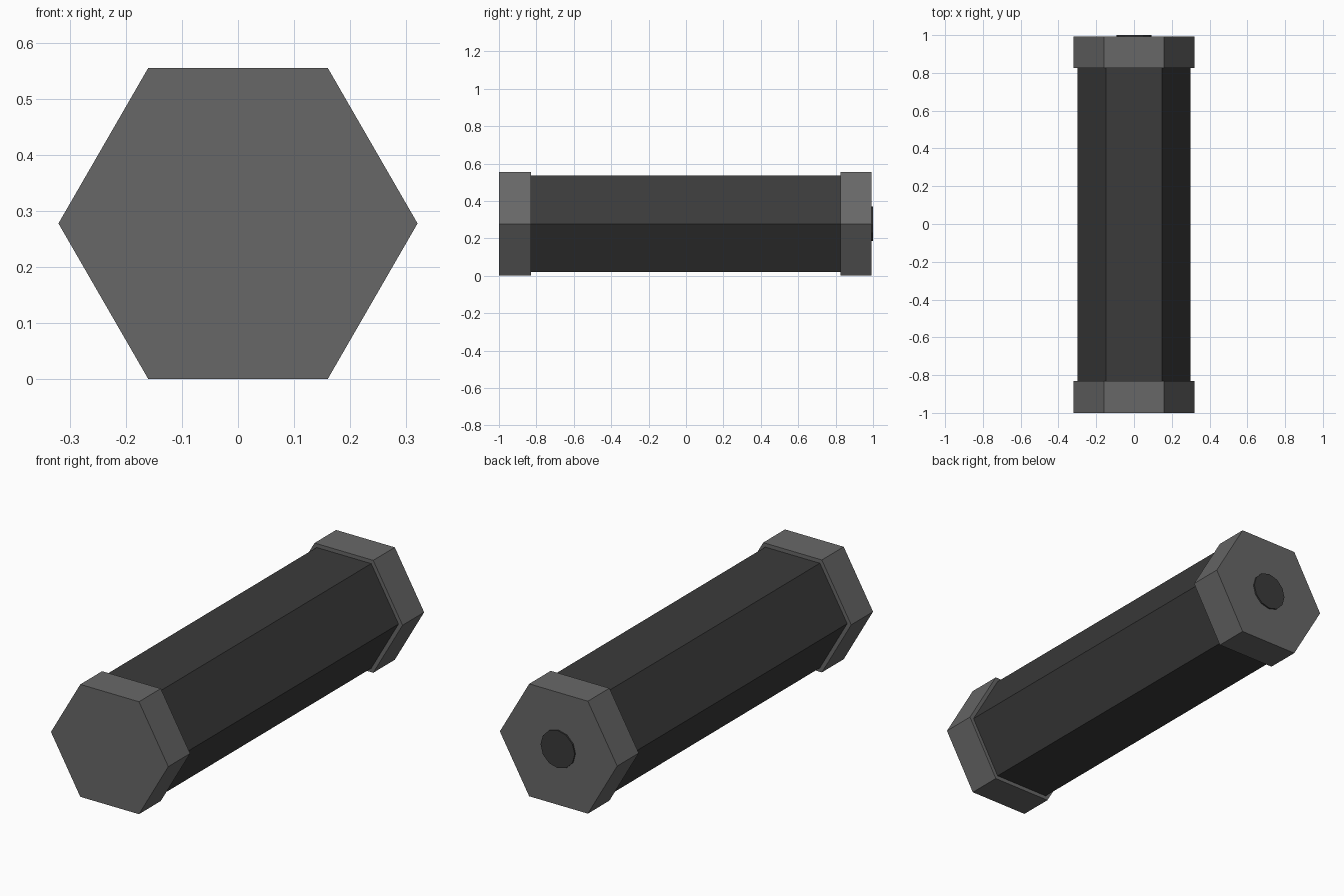
import bpy
import bmesh
from math import cos, sin, tau

cube = bpy.data.objects.get("Cube")
if cube:
    bpy.data.objects.remove(cube, do_unlink=True)

AXIS_Z = 0.278


def make_material(name, value):
    mat = bpy.data.materials.new(name)
    mat.use_nodes = True
    colour = (value, value, value, 1)
    mat.diffuse_color = colour
    mat.node_tree.nodes["Principled BSDF"].inputs["Base Color"].default_value = colour
    return mat


def prism(name, sides, radius, y_front, y_back, mat):
    """Closed prism along y, with a corner pointing to +x."""
    bm = bmesh.new()
    ring = [bm.verts.new((radius * cos(tau * i / sides), y_front,
                          AXIS_Z + radius * sin(tau * i / sides)))
            for i in range(sides)]
    base = bm.faces.new(ring)
    top = bmesh.ops.extrude_face_region(bm, geom=[base], use_keep_orig=True)
    moved = [v for v in top["geom"] if isinstance(v, bmesh.types.BMVert)]
    bmesh.ops.translate(bm, verts=moved, vec=(0, y_back - y_front, 0))
    bmesh.ops.recalc_face_normals(bm, faces=bm.faces)
    mesh = bpy.data.meshes.new(name)
    bm.to_mesh(mesh)
    bm.free()
    mesh.materials.append(mat)
    obj = bpy.data.objects.new(name, mesh)
    bpy.context.collection.objects.link(obj)
    return obj


dark = make_material("dark charcoal", 0.043)
grey = make_material("medium grey", 0.137)

# Long hexagonal body
prism("body", 6, 0.298, -0.83, 0.825, dark)

# Wider hexagonal end caps
prism("front_cap", 6, 0.32, -1.0, -0.83, grey)
prism("back_cap", 6, 0.32, 0.825, 0.993, grey)

# Small round button on the back cap
prism("back_button", 12, 0.093, 0.985, 1.0, dark)
